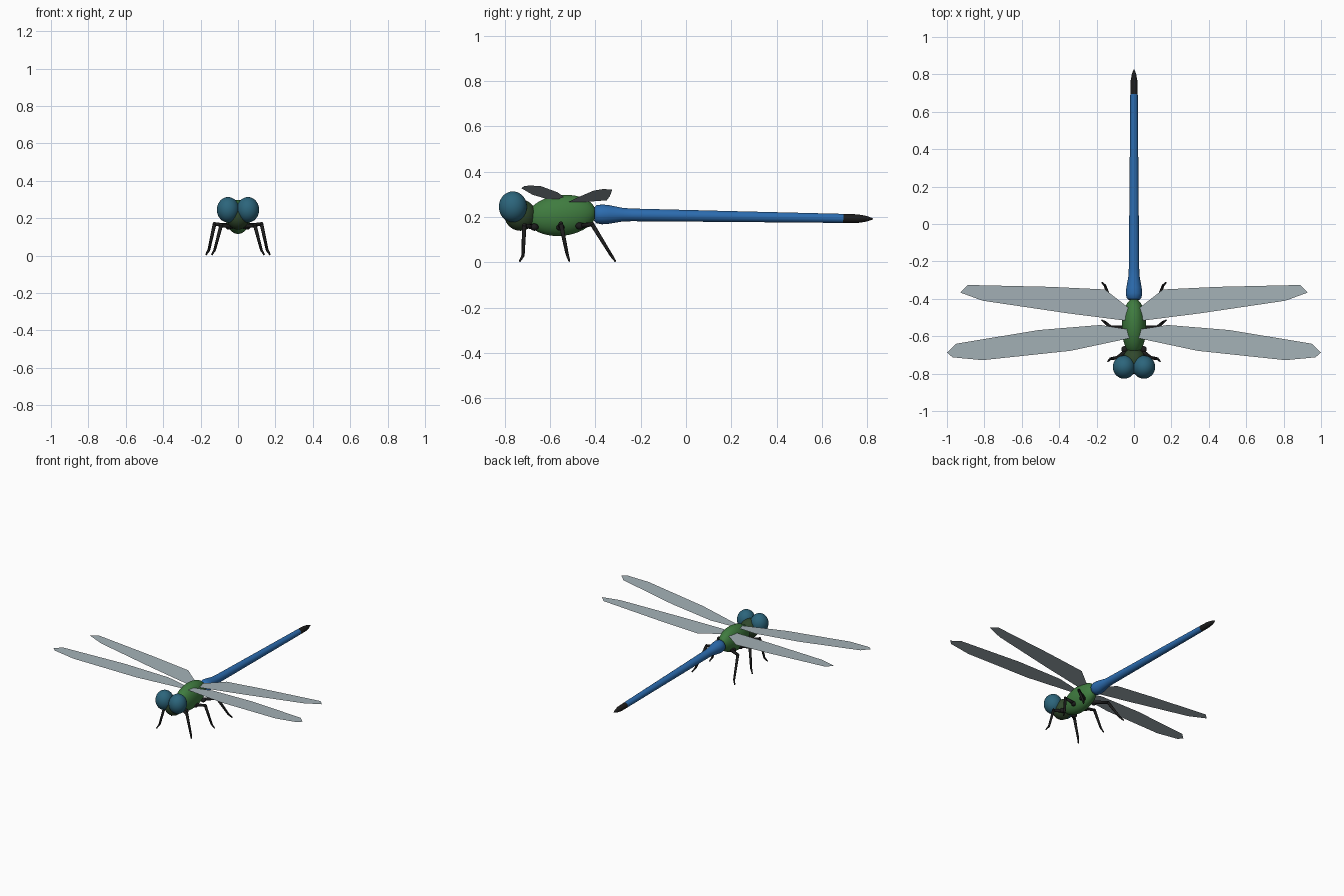
import bpy, bmesh, math
from mathutils import Vector

cube = bpy.data.objects.get("Cube")
if cube:
    bpy.data.objects.remove(cube, do_unlink=True)


def material(name, rgb):
    m = bpy.data.materials.new(name)
    m.use_nodes = True
    color = (*rgb, 1)
    m.diffuse_color = color
    m.node_tree.nodes["Principled BSDF"].inputs["Base Color"].default_value = color
    return m


green = material("leaf green", (0.05, 0.2, 0.05))
dark_green = material("dark green", (0.03, 0.065, 0.025))
blue = material("bright blue", (0.025, 0.15, 0.43))
teal = material("eye teal", (0.025, 0.13, 0.2))
black = material("black", (0.012, 0.012, 0.012))
wing_grey = material("pale wing grey", (0.37, 0.44, 0.47))


def add_mesh(name, bm, mats, smooth=True):
    mesh = bpy.data.meshes.new(name)
    bm.to_mesh(mesh)
    bm.free()
    for m in mats:
        mesh.materials.append(m)
    for p in mesh.polygons:
        p.use_smooth = smooth
    ob = bpy.data.objects.new(name, mesh)
    bpy.context.collection.objects.link(ob)
    return ob


def ellipsoid(name, center, radii, mat, tilt=0):
    bm = bmesh.new()
    bmesh.ops.create_uvsphere(bm, u_segments=32, v_segments=20, radius=1)
    ob = add_mesh(name, bm, [mat])
    ob.location, ob.scale = center, radii
    ob.rotation_euler.x = math.radians(tilt)
    return ob


def tube(name, points, radii, mats, sides=12, tip_from=None):
    """Rings of the given radii along a path; faces past tip_from use the second material."""
    bm = bmesh.new()
    pts = [Vector(p) for p in points]
    rings = []
    for i, (p, r) in enumerate(zip(pts, radii)):
        axis = (pts[min(i + 1, len(pts) - 1)] - pts[max(i - 1, 0)]).normalized()
        turn = axis.to_track_quat('Z', 'Y')
        angles = [math.tau * k / sides for k in range(sides)]
        rings.append([bm.verts.new(p + turn @ Vector((r * math.cos(a), r * math.sin(a), 0)))
                      for a in angles])
    for i in range(len(rings) - 1):
        a, b = rings[i], rings[i + 1]
        for k in range(sides):
            f = bm.faces.new((a[k], a[(k + 1) % sides], b[(k + 1) % sides], b[k]))
            if tip_from is not None and i >= tip_from:
                f.material_index = 1
    bm.faces.new(rings[0][::-1])
    last = bm.faces.new(rings[-1])
    last.material_index = 0 if tip_from is None else 1
    bmesh.ops.recalc_face_normals(bm, faces=bm.faces)
    return add_mesh(name, bm, mats)


def wing(name, outline, side, z_root, rise):
    """Flat sheet, rising evenly from root to tip."""
    bm = bmesh.new()
    face = bm.faces.new([bm.verts.new((side * x, y, z_root + rise * x)) for x, y in outline])
    face.normal_update()
    if face.normal.z < 0:
        face.normal_flip()
    return add_mesh(name, bm, [wing_grey], smooth=False)


# Body
ellipsoid("thorax", (0, -0.55, 0.207), (0.065, 0.153, 0.09), green, 6)
ellipsoid("head", (0, -0.732, 0.208), (0.062, 0.07, 0.069), dark_green)

# Abdomen with a swollen base and a dark pointed tip
abdomen = [(-0.405, 0.03), (-0.395, 0.04), (-0.37, 0.044), (-0.34, 0.041), (-0.28, 0.03),
           (-0.24, 0.028), (0.2, 0.024), (0.695, 0.02), (0.76, 0.019), (0.8, 0.012), (0.827, 0.002)]
tube("abdomen", [(0, y, 0.212 - 0.02 * (y + 0.4) / 1.2) for y, r in abdomen],
     [r for y, r in abdomen], [blue, black], 24, tip_from=7)

front_outline = [(0.02, -0.565), (0.18, -0.54), (0.51, -0.567), (0.95, -0.64), (1.0, -0.687),
                 (0.97, -0.713), (0.81, -0.728), (0.34, -0.678), (0.02, -0.61)]
hind_outline = [(0.02, -0.455), (0.155, -0.35), (0.45, -0.336), (0.89, -0.326), (0.93, -0.366),
                (0.81, -0.41), (0.35, -0.478), (0.02, -0.52)]

# Hip, knee, ankle and foot of each leg
legs = {
    "front": [(0.03, -0.67, 0.155), (0.09, -0.715, 0.162), (0.125, -0.72, 0.03), (0.14, -0.735, 0.004)],
    "middle": [(0.03, -0.555, 0.155), (0.125, -0.553, 0.17), (0.155, -0.525, 0.035), (0.172, -0.515, 0.004)],
    "hind": [(0.03, -0.47, 0.16), (0.125, -0.415, 0.168), (0.155, -0.33, 0.03), (0.172, -0.312, 0.004)],
}

for side, label in ((1, "left"), (-1, "right")):
    ellipsoid(label + "_eye", (side * 0.053, -0.765, 0.245), (0.06, 0.062, 0.068), teal)
    wing(label + "_front_wing", front_outline, side, 0.277, 0.062)
    wing(label + "_hind_wing", hind_outline, side, 0.264, 0.064)
    for pair, joints in legs.items():
        hip, knee, ankle, foot = [Vector((side * x, y, z)) for x, y, z in joints]
        name = f"{label}_{pair}_"
        tube(name + "thigh", [hip, knee], [0.012, 0.009], [black], 8)
        tube(name + "shin", [knee, ankle], [0.01, 0.007], [black], 8)
        tube(name + "foot", [ankle, foot], [0.007, 0.004], [black], 8)
        ellipsoid(name + "knee", knee, (0.01, 0.01, 0.01), black)
        ellipsoid(name + "hip", hip + Vector((side * 0.02, 0, 0)), (0.018, 0.018, 0.016), black)
